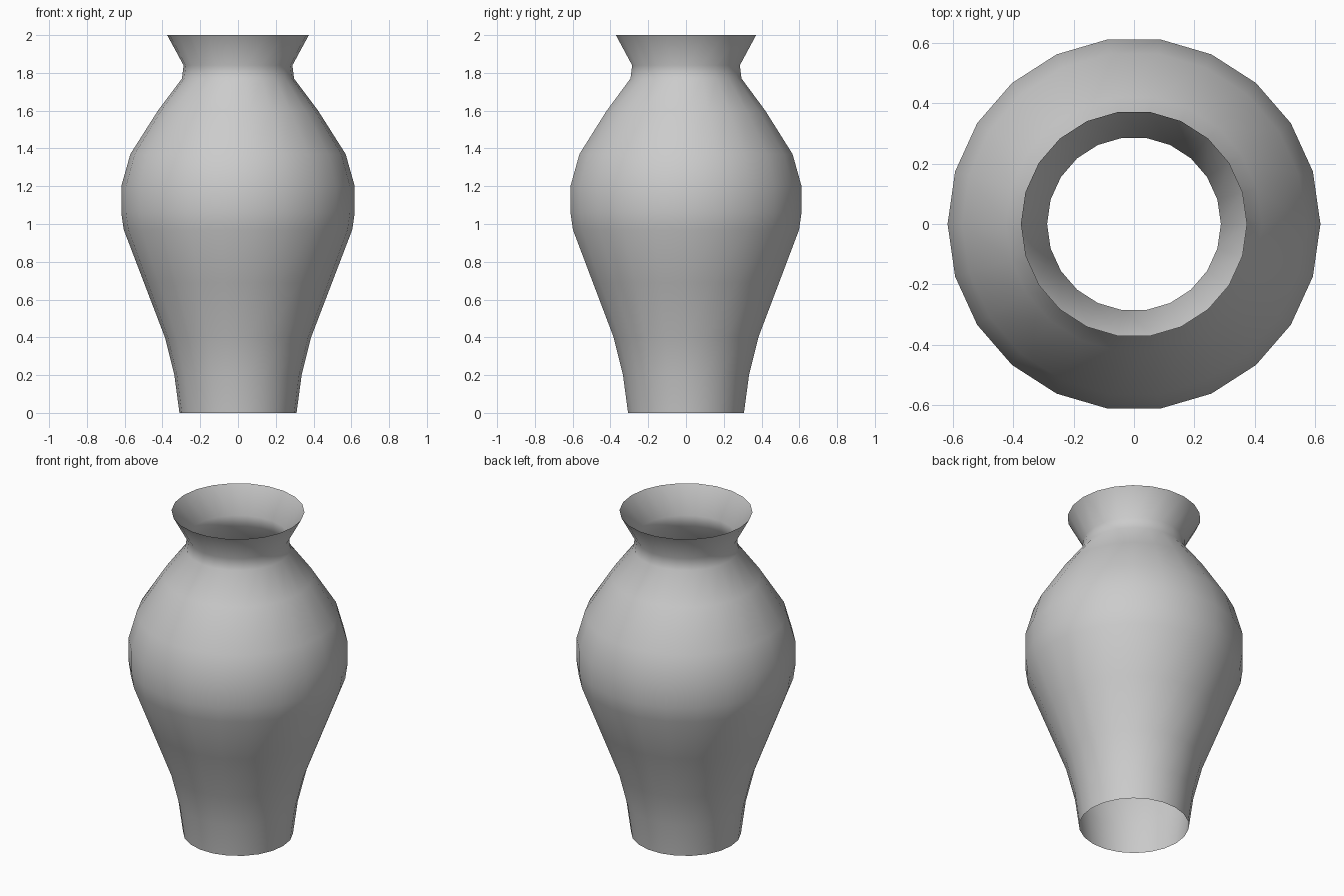
import bpy, bmesh, math

if "Cube" in bpy.data.objects:
    bpy.data.objects.remove(bpy.data.objects["Cube"])

SIDES = 22
# Outer profile (radius, height), from open foot to flared lip
PROFILE = [(0.31, 0.0), (0.337, 0.2), (0.387, 0.4), (0.498, 0.69), (0.605, 0.97),
           (0.618, 1.06), (0.618, 1.2), (0.57, 1.37), (0.424, 1.6),
           (0.297, 1.77), (0.288, 1.84), (0.375, 2.0)]

# Vase body: single-walled lathe, open at both ends
bm = bmesh.new()
rings = []
for r, z in PROFILE:
    rings.append([bm.verts.new((r * math.cos(2 * math.pi * i / SIDES),
                                r * math.sin(2 * math.pi * i / SIDES), z))
                  for i in range(SIDES)])
for low, high in zip(rings, rings[1:]):
    for i in range(SIDES):
        j = (i + 1) % SIDES
        bm.faces.new((low[i], low[j], high[j], high[i]))

mesh = bpy.data.meshes.new("vase_body")
bm.to_mesh(mesh)
bm.free()
vase = bpy.data.objects.new("vase_body", mesh)
bpy.context.collection.objects.link(vase)

# Smooth shading all over
for p in mesh.polygons:
    p.use_smooth = True
